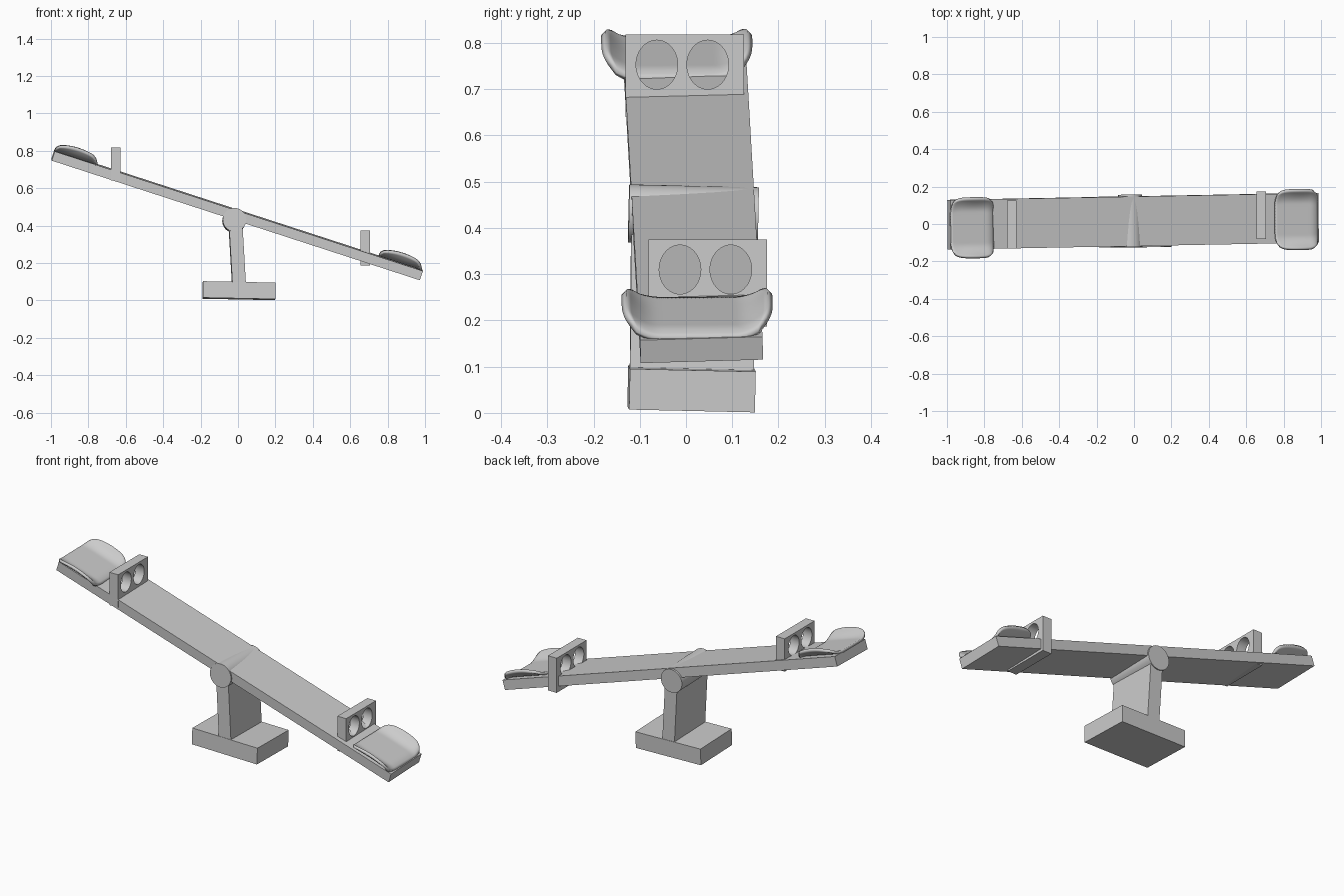
import bpy, bmesh, math
from mathutils import Matrix, Euler

if "Cube" in bpy.data.objects:
    bpy.data.objects.remove(bpy.data.objects["Cube"])

PITCH = math.radians(18)
TILT = Euler((0.03, PITCH, 0.019))          # plank lean, tiny roll and yaw


def finish(name, bm, matrix):
    mesh = bpy.data.meshes.new(name)
    bm.to_mesh(mesh)
    bm.free()
    ob = bpy.data.objects.new(name, mesh)
    bpy.context.collection.objects.link(ob)
    ob.matrix_world = matrix
    return ob


def place(loc, rot):
    return Matrix.Translation(loc) @ Euler(rot).to_matrix().to_4x4()


def box(name, loc, size, rot=(0, 0, 0)):
    bm = bmesh.new()
    bmesh.ops.create_cube(bm, size=1)
    bmesh.ops.scale(bm, vec=size, verts=bm.verts)
    return finish(name, bm, place(loc, rot))


def cylinder(name, loc, rot, radius, depth, scale=(1, 1, 1)):
    bm = bmesh.new()
    bmesh.ops.create_cone(bm, cap_ends=True, segments=48, radius1=radius,
                          radius2=radius, depth=depth)
    bmesh.ops.scale(bm, vec=scale, verts=bm.verts)
    return finish(name, bm, place(loc, rot))


def smooth(ob, angle=40):
    bpy.ops.object.select_all(action='DESELECT')
    bpy.context.view_layer.objects.active = ob
    ob.select_set(True)
    bpy.ops.object.shade_smooth_by_angle(angle=math.radians(angle))


# Stand
box("base", (0.005, 0.012, 0.052), (0.388, 0.272, 0.088), (-0.022, 0.02, 0.01))
box("post", (-0.004, 0.014, 0.24), (0.072, 0.268, 0.35), (-0.01, -0.058, 0.012))
smooth(cylinder("pivot", (-0.02, 0.016, 0.428), (math.pi / 2 - 0.022, 0, 0.01), 0.063, 0.28))

# Plank
box("plank", (-0.005, 0.015, 0.456), (2.07, 0.265, 0.052), TILT)


# Upright handle plates with two oval grips each
def handle(name, x, y, z0, z1, hole_z):
    plate = box(name, (x, y, (z0 + z1) / 2), (0.052, 0.256, z1 - z0))
    for side in (-1, 1):
        cutter = cylinder("grip_cutter", (x, y - 0.005 + side * 0.055, hole_z),
                          (0, math.pi / 2, 0), 1, 0.2, (0.053, 0.045, 1))
        cutter.hide_render = True
        mod = plate.modifiers.new("grip", 'BOOLEAN')
        mod.object = cutter
        mod.solver = 'EXACT'
        bpy.context.view_layer.objects.active = plate
        bpy.ops.object.modifier_apply(modifier=mod.name)
        bpy.data.objects.remove(cutter)
    smooth(plate, 30)


handle("left_handle", -0.654, -0.003, 0.64, 0.818, 0.753)
handle("right_handle", 0.68, 0.047, 0.187, 0.375, 0.31)


# Dished seats: curled-up sides, rolled front edge
def seat(name, loc):
    nu, nv = 20, 32
    bm = bmesh.new()
    rows = []
    for i in range(nu + 1):
        u = 2 * i / nu - 1
        half = 0.153 - 0.022 * abs(u) ** 5
        lip = 0.012 + 0.03 * (1 - u * u) ** 0.6
        row = []
        for j in range(nv + 1):
            s = 2 * j / nv - 1
            t = max(0, (abs(s) - 0.55) / 0.45)
            roll = 0.014 * max(0, (u - 0.65) / 0.35) ** 2
            z = 0.013 + lip * t ** 2 - roll
            x = 0.122 * u * (1 - 0.05 * abs(s) ** 6)
            row.append(bm.verts.new((x, half * s, z)))
        rows.append(row)
    for a, b in zip(rows, rows[1:]):
        for j in range(nv):
            bm.faces.new((a[j], b[j], b[j + 1], a[j + 1]))
    ob = finish(name, bm, place(loc, (0.005, PITCH, 0.01)))
    mod = ob.modifiers.new("thickness", 'SOLIDIFY')
    mod.thickness = 0.014
    mod.offset = -1
    smooth(ob, 50)


seat("left_seat", (-0.866, -0.02, 0.762))
seat("right_seat", (0.868, 0.024, 0.201))
